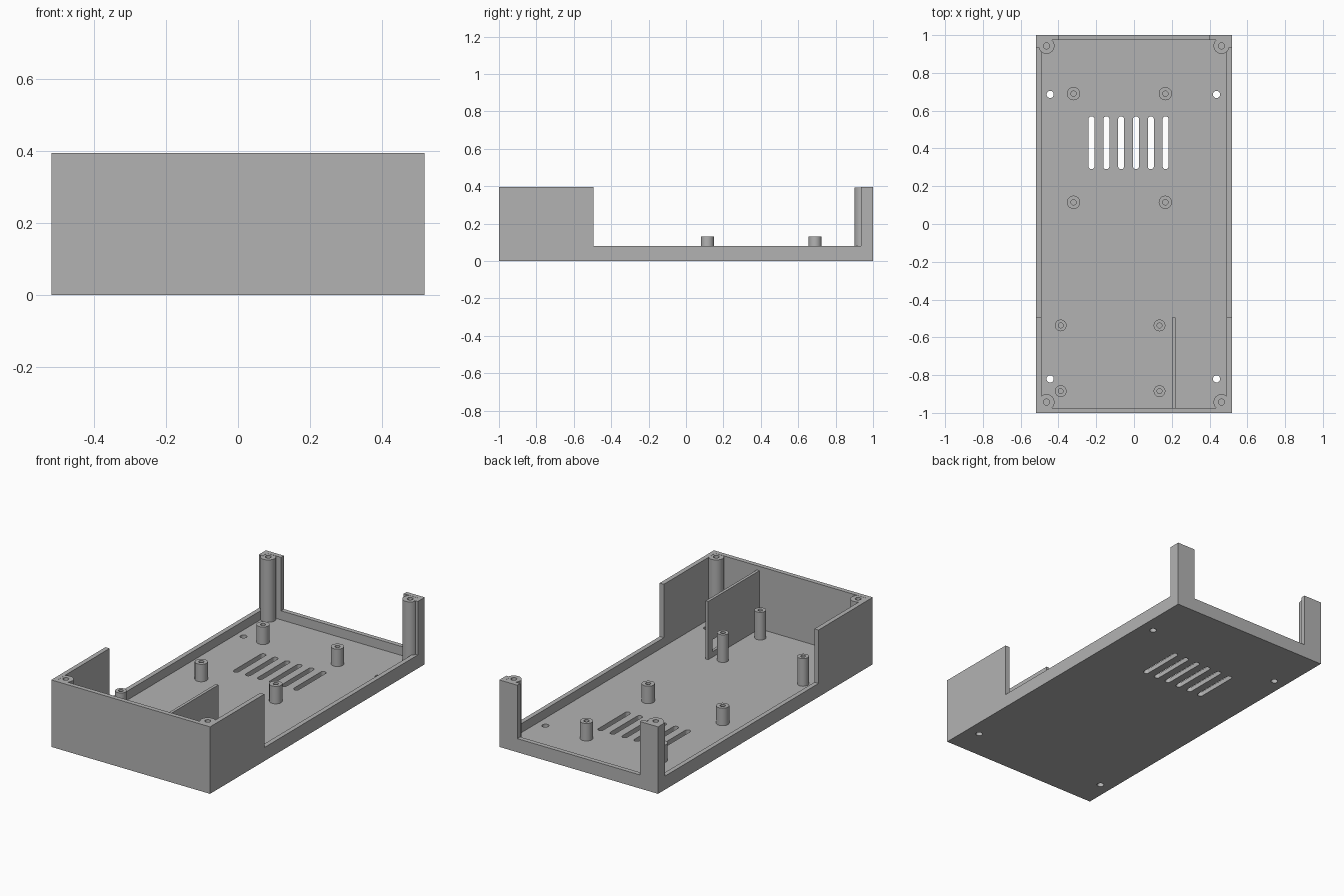
import bpy, bmesh, math
from mathutils import Matrix, Vector

if "Cube" in bpy.data.objects:
    bpy.data.objects.remove(bpy.data.objects["Cube"])

HX, HY, H = 0.518, 1.0, 0.395      # half width, half length, full height
WALL, FLOOR, LOW = 0.027, 0.027, 0.08

grey = bpy.data.materials.new("plain grey plastic")
grey.use_nodes = True
colour = (0.45, 0.45, 0.45, 1)
grey.diffuse_color = colour
grey.node_tree.nodes["Principled BSDF"].inputs["Base Color"].default_value = colour


def finish(bm, name):
    bmesh.ops.recalc_face_normals(bm, faces=bm.faces)
    mesh = bpy.data.meshes.new(name)
    bm.to_mesh(mesh)
    bm.free()
    mesh.materials.append(grey)
    obj = bpy.data.objects.new(name, mesh)
    bpy.context.scene.collection.objects.link(obj)
    return obj


def box(name, low, high):
    low, high = Vector(low), Vector(high)
    bm = bmesh.new()
    bmesh.ops.create_cube(bm, size=1, matrix=Matrix.Translation((low + high) / 2)
                          @ Matrix.Diagonal((*(high - low), 1)))
    return finish(bm, name)


def slot(name, x, y, radius, straight=0):
    """Vertical prism with round ends; a plain cylinder when straight is 0."""
    bm = bmesh.new()
    ring = []
    for i in range(32):
        a = math.tau * (i + 0.5) / 32
        shift = math.copysign(straight / 2, math.sin(a))
        ring.append(bm.verts.new((x + radius * math.cos(a),
                                  y + radius * math.sin(a) + shift, -0.1)))
    base = bm.faces.new(ring)
    top = bmesh.ops.extrude_face_region(bm, geom=[base])["geom"]
    bmesh.ops.translate(bm, vec=(0, 0, 0.16),
                        verts=[v for v in top if isinstance(v, bmesh.types.BMVert)])
    return finish(bm, name)


def tube(name, x, y, radius, bore, top):
    """Hollow post standing on the floor."""
    base = FLOOR - 0.005
    bm = bmesh.new()
    pts = [(radius, base), (radius, top), (bore, top), (bore, base)]
    vs = [bm.verts.new((x + r, y, z)) for r, z in pts]
    edges = [bm.edges.new((vs[i], vs[(i + 1) % 4])) for i in range(4)]
    bmesh.ops.spin(bm, geom=vs + edges, cent=(x, y, 0), axis=(0, 0, 1),
                   angle=math.tau, steps=32, use_duplicate=False)
    bmesh.ops.remove_doubles(bm, verts=bm.verts, dist=0.0005)
    return smooth(finish(bm, name))


def smooth(obj):
    bpy.ops.object.select_all(action="DESELECT")
    obj.select_set(True)
    bpy.context.view_layer.objects.active = obj
    bpy.ops.object.shade_smooth_by_angle(angle=math.radians(30))
    return obj


def cut(obj, cutters):
    """Subtract each cutter, then discard it."""
    bpy.context.view_layer.objects.active = obj
    for cutter in cutters:
        cutter.hide_render = True
        mod = obj.modifiers.new("cut", "BOOLEAN")
        mod.operation, mod.solver, mod.object = "DIFFERENCE", "EXACT", cutter
        bpy.ops.object.modifier_apply(modifier=mod.name)
        bpy.data.objects.remove(cutter)


# Case: hollow tray with open sides and open back
case = box("case_shell", (-HX, -HY, 0), (HX, HY, H))
cutters = [
    box("cavity", (-HX + WALL, -HY + WALL, FLOOR), (HX - WALL, HY - WALL, 1)),
    box("side_opening", (-1, -0.495, LOW), (1, 0.935, 1)),
    box("back_opening", (-0.4, 0.5, LOW), (0.4, 1.5, 1)),
]
# Vent slots and mounting holes through the floor
cutters += [slot("vent", -0.225 + 0.0785 * i, 0.43, 0.016, 0.248) for i in range(6)]
cutters += [slot("hole", x, y, 0.019) for x in (-0.444, 0.437) for y in (-0.82, 0.686)]
cut(case, cutters)
smooth(case)

# Corner screw pillars
for x, side in ((-0.463, "right"), (0.463, "left")):
    for y, end in ((-0.943, "front"), (0.943, "back")):
        tube(f"{end}_{side}_screw_pillar", x, y, 0.042, 0.016, H - 0.001)

# Short rear and tall front board standoffs
for x in (-0.32, 0.166):
    for y in (0.115, 0.69):
        tube("rear_standoff", x, y, 0.035, 0.014, 0.13)
for x in (-0.388, 0.135):
    for y in (-0.885, -0.537):
        tube("front_standoff", x, y, 0.031, 0.013, 0.19)

# Partition with a cable opening
partition = box("partition", (0.202, -HY + WALL - 0.005, FLOOR - 0.005), (0.219, -0.495, 0.37))
cut(partition, [box("cable_opening", (0.1, -0.64, 0.06), (0.3, -0.535, 0.13))])
